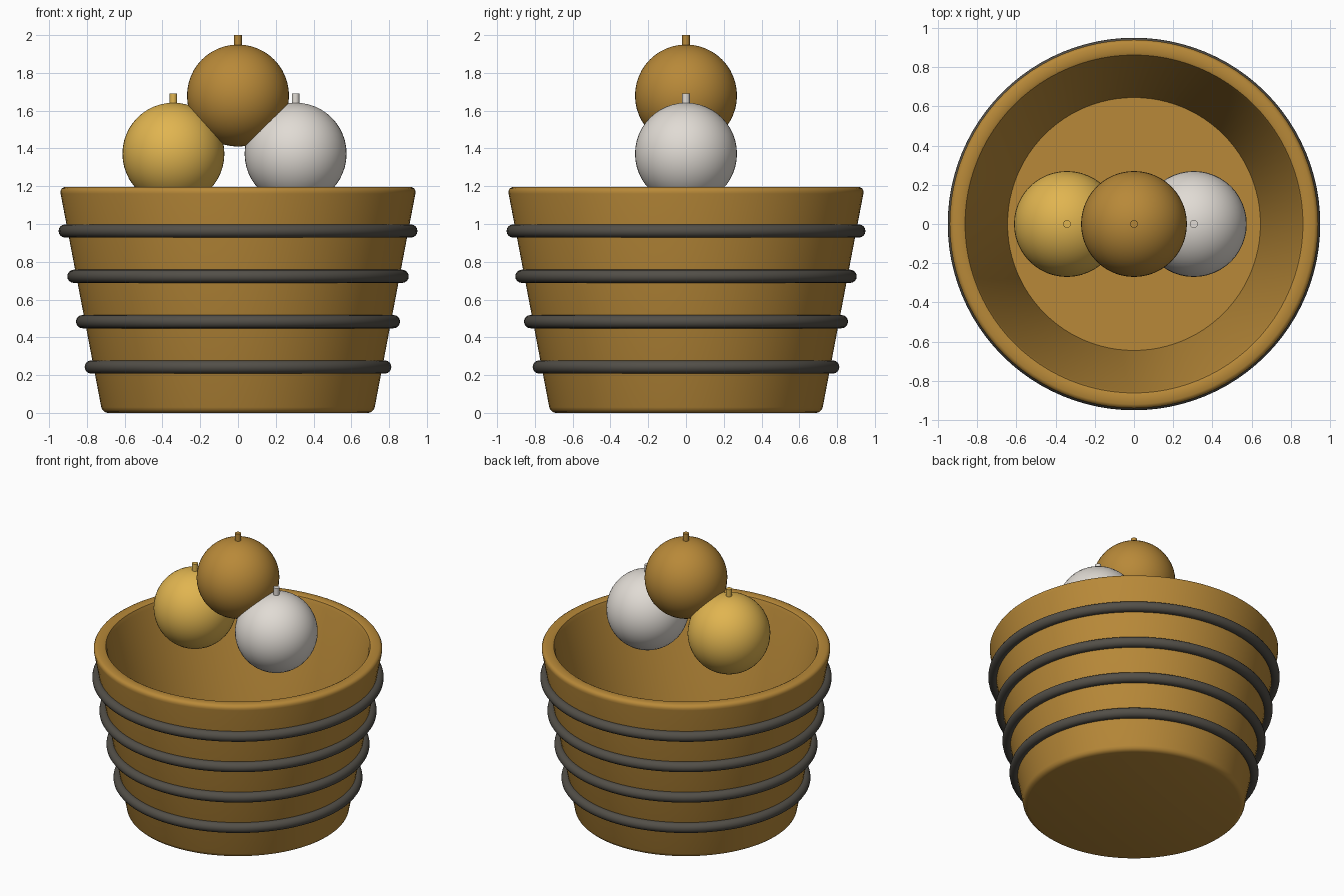
import bpy, math

cube = bpy.data.objects.get("Cube")
if cube:
    bpy.data.objects.remove(cube, do_unlink=True)


def material(name, rgb):
    m = bpy.data.materials.new(name)
    m.use_nodes = True
    m.diffuse_color = (*rgb, 1)
    m.node_tree.nodes["Principled BSDF"].inputs["Base Color"].default_value = (*rgb, 1)
    return m


bronze = material("warm_bronze", (0.48, 0.25, 0.04))
gold = material("pale_gold", (0.75, 0.46, 0.08))
silver = material("soft_silver", (0.75, 0.71, 0.66))
iron = material("dark_iron", (0.085, 0.078, 0.065))


def finish(name, mat, angle=40):
    ob = bpy.context.object
    ob.name = name
    ob.data.materials.append(mat)
    bpy.ops.object.shade_smooth_by_angle(angle=math.radians(angle))
    return ob


def lathe(name, profile, mat, steps=96):
    """Revolve a (radius, height) profile that starts and ends on the axis."""
    verts, faces, rings = [], [], []
    for r, z in profile:
        n = 1 if r == 0 else steps
        rings.append([len(verts) + i for i in range(n)])
        verts += [(r * math.cos(math.tau * i / steps),
                   r * math.sin(math.tau * i / steps), z) for i in range(n)]
    for a, b in zip(rings, rings[1:]):
        for i in range(steps):
            j = (i + 1) % steps
            quad = [a[i % len(a)], a[j % len(a)], b[j % len(b)], b[i % len(b)]]
            faces.append(list(dict.fromkeys(quad)))
    me = bpy.data.meshes.new(name)
    me.from_pydata(verts, [], faces)
    ob = bpy.data.objects.new(name, me)
    bpy.context.collection.objects.link(ob)
    bpy.ops.object.select_all(action="DESELECT")
    ob.select_set(True)
    bpy.context.view_layer.objects.active = ob
    return finish(name, mat)


# Bucket: hollow tapered wall with softened rim and base
lathe("bucket", [
    (0, 0.005), (0.69, 0.005), (0.706, 0.01), (0.717, 0.02), (0.724, 0.035),
    (0.939, 1.165), (0.94, 1.18), (0.933, 1.193), (0.92, 1.2),
    (0.875, 1.2), (0.862, 1.194), (0.852, 1.17),
    (0.645, 0.09), (0, 0.09)], bronze)
bpy.context.object.location.z = -0.005

# Four hoops following the taper
for i in range(4):
    bpy.ops.mesh.primitive_torus_add(
        major_radius=0.777 + 0.046 * i, minor_radius=0.035,
        major_segments=96, minor_segments=16, location=(0, 0, 0.243 + 0.24 * i))
    finish(f"hoop_{i + 1}", iron, 60)

# Three round baubles, each with a short stem
R = 0.27
for name, x, z, mat in (("right_bauble", -0.342, 1.372, gold),
                        ("left_bauble", 0.305, 1.372, silver),
                        ("top_bauble", 0, 1.68, bronze)):
    bpy.ops.mesh.primitive_uv_sphere_add(segments=48, ring_count=24, radius=R, location=(x, 0, z))
    finish(name, mat, 60)
    bpy.ops.mesh.primitive_cylinder_add(vertices=24, radius=0.02, depth=0.08,
                                        location=(x, 0, z + R + 0.01))
    finish(name + "_stem", mat)
    bpy.context.object.location.z = z + R + 0.01
